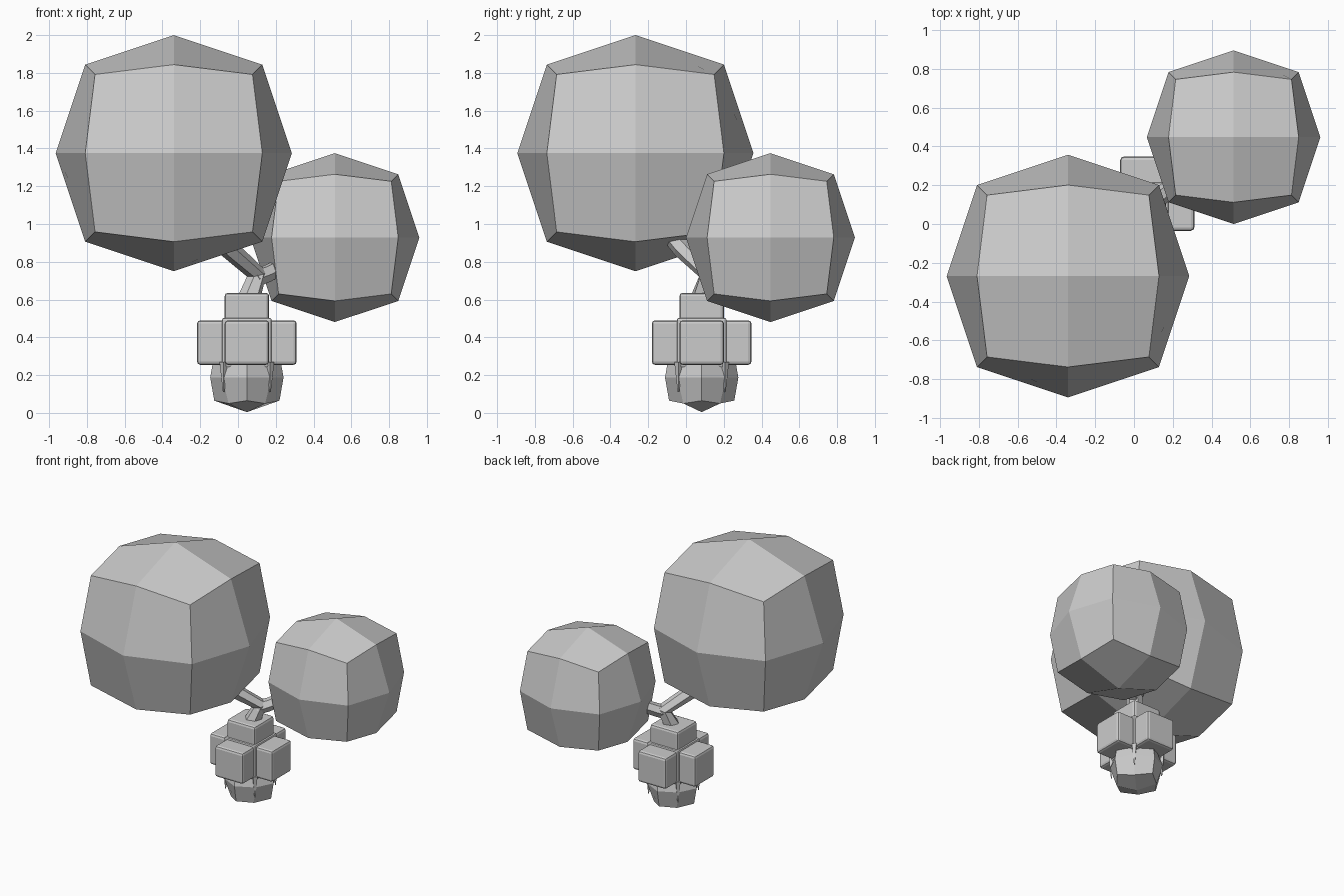
import bpy, bmesh
from math import radians
from mathutils import Vector, Matrix

if "Cube" in bpy.data.objects:
    bpy.data.objects.remove(bpy.data.objects["Cube"])

POT = Vector((0.047, 0.083, 0.372))


def add_object(name, bm):
    mesh = bpy.data.meshes.new(name)
    bm.normal_update()
    bm.to_mesh(mesh)
    bm.free()
    ob = bpy.data.objects.new(name, mesh)
    bpy.context.collection.objects.link(ob)
    return ob


def faceted_ball(name, centre, r, spin=0):
    """Cube subdivided once and rounded: 24 flat quads."""
    bm = bmesh.new()
    bmesh.ops.create_cube(bm, size=2)
    bmesh.ops.subdivide_edges(bm, edges=bm.edges[:], cuts=1, use_grid_fill=True)
    for v in bm.verts:
        axes = sum(abs(c) > 0.5 for c in v.co)
        v.co *= r * {1: 1.0, 2: 0.75, 3: 0.667}[axes]
    bm.transform(Matrix.Translation(centre) @ Matrix.Rotation(radians(spin), 4, 'Z'))
    return add_object(name, bm)


def block(name, centre, size, bevel):
    bm = bmesh.new()
    bmesh.ops.create_cube(bm, size=1)
    bm.transform(Matrix.Translation(centre) @ Matrix.Diagonal((*size, 1)))
    bmesh.ops.bevel(bm, geom=bm.edges[:], offset=bevel, segments=2,
                    profile=0.5, affect='EDGES')
    return add_object(name, bm)


def branch(name, points, radius):
    """Six-sided tube along a path of (x, y, z, thickness factor)."""
    cu = bpy.data.curves.new(name, 'CURVE')
    cu.dimensions = '3D'
    cu.bevel_depth = radius
    cu.bevel_resolution = 1
    cu.use_fill_caps = True
    sp = cu.splines.new('POLY')
    sp.use_smooth = False
    sp.points.add(len(points) - 1)
    for p, (x, y, z, f) in zip(sp.points, points):
        p.co = (x, y, z, 1)
        p.radius = f
    ob = bpy.data.objects.new(name, cu)
    bpy.context.collection.objects.link(ob)
    bpy.ops.object.select_all(action='DESELECT')
    ob.select_set(True)
    bpy.context.view_layer.objects.active = ob
    bpy.ops.object.convert(target='MESH')


# Foliage and rounded base
faceted_ball("large_foliage", (-0.34, -0.268, 1.375), 0.625)
faceted_ball("small_foliage", (0.513, 0.447, 0.928), 0.447)
faceted_ball("rounded_base", (POT.x, POT.y, 0.187), 0.183, 45)

# Pot: core with four side blocks and a top block
block("pot_core", POT, (0.262, 0.262, 0.262), 0.01)
for name, d in (("front_block", (0, -1, 0)), ("back_block", (0, 1, 0)),
                ("left_block", (-1, 0, 0)), ("right_block", (1, 0, 0)),
                ("top_block", (0, 0, 1))):
    size = [0.164 if c else 0.236 for c in d]
    block(name, POT + Vector(d) * 0.182, size, 0.018)

# Thin spikes under the pot corners
for i, (sx, sy) in enumerate(((-1, -1), (1, -1), (1, 1), (-1, 1))):
    bm = bmesh.new()
    bmesh.ops.create_cone(bm, cap_ends=True, segments=4, radius1=0.004,
                          radius2=0.022, depth=0.16)
    bm.transform(Matrix.Translation((POT.x + sx * 0.123, POT.y + sy * 0.123, 0.19)))
    add_object(f"corner_spike_{i + 1}", bm)

# Trunk forking into the two foliage balls
branch("trunk_and_left_branch", [(0.05, 0.075, 0.58, 1.15), (0.1, 0.12, 0.735, 1),
                                 (-0.05, -0.02, 0.87, 0.95), (-0.15, -0.11, 0.98, 0.9)], 0.055)
branch("right_branch", [(0.085, 0.105, 0.71, 1), (0.15, 0.155, 0.735, 0.95),
                        (0.32, 0.29, 0.82, 0.85)], 0.05)
